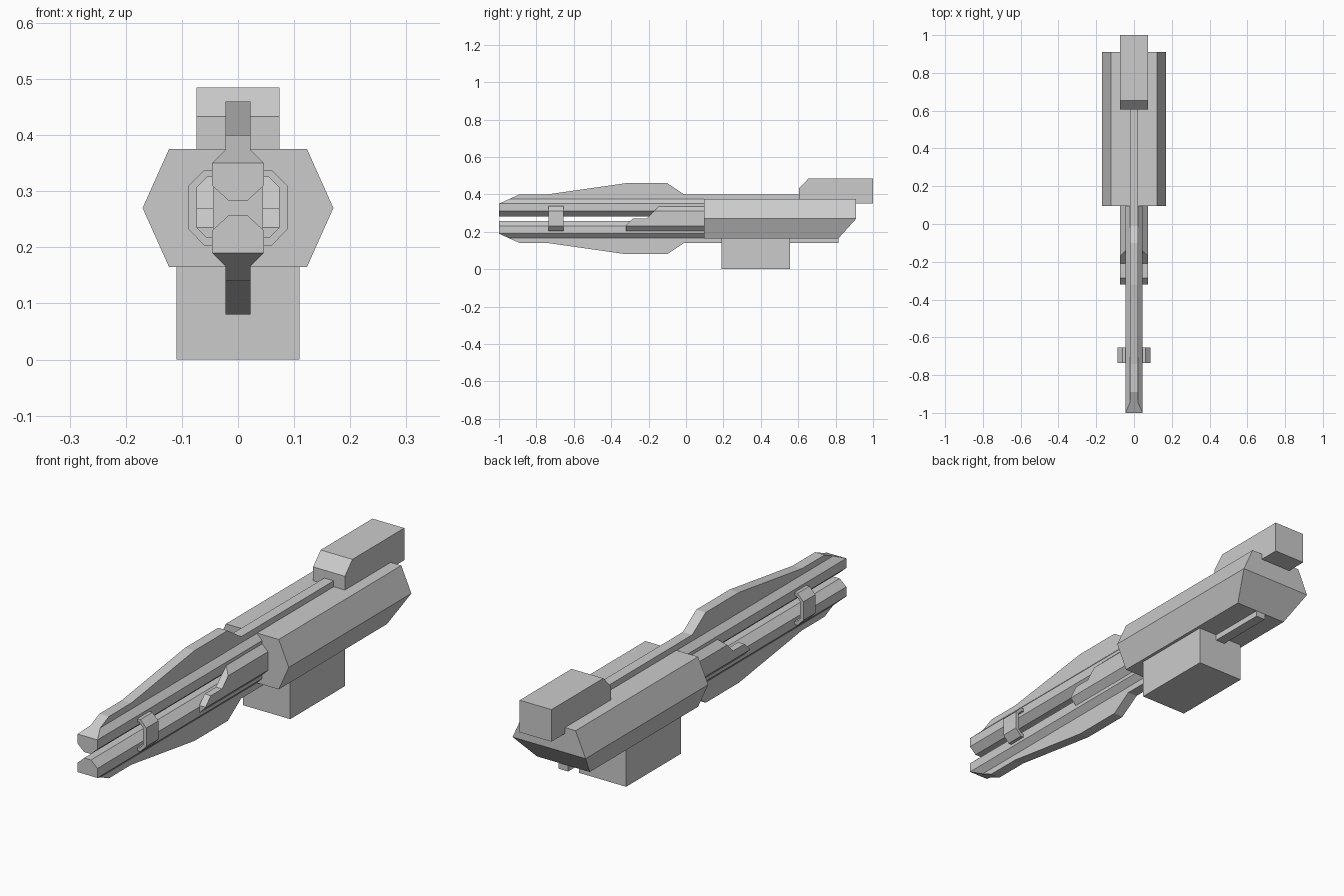
import bpy, bmesh
from mathutils import Vector

cube = bpy.data.objects.get("Cube")
if cube:
    bpy.data.objects.remove(cube, do_unlink=True)

grey = bpy.data.materials.new("light_grey")
grey.use_nodes = True
colour = (0.6, 0.6, 0.6, 1)
grey.diffuse_color = colour
grey.node_tree.nodes["Principled BSDF"].inputs["Base Color"].default_value = colour

MID = 0.27  # height of the barrel axis


def prism(name, outline, axis, start, end, cuts=()):
    """Extrude an outline along x (points are y, z) or y (points are x, z), then trim."""
    bm = bmesh.new()
    if axis == "x":
        verts = [bm.verts.new((start, a, b)) for a, b in outline]
        step = Vector((end - start, 0, 0))
    else:
        verts = [bm.verts.new((a, start, b)) for a, b in outline]
        step = Vector((0, end - start, 0))
    face = bm.faces.new(verts)
    new = bmesh.ops.extrude_face_region(bm, geom=[face])["geom"]
    bmesh.ops.translate(bm, vec=step, verts=[v for v in new if isinstance(v, bmesh.types.BMVert)])
    for point, normal in cuts:
        geom = bm.verts[:] + bm.edges[:] + bm.faces[:]
        bmesh.ops.bisect_plane(bm, geom=geom, dist=1e-5, plane_co=point,
                               plane_no=normal, clear_outer=True)
        bmesh.ops.holes_fill(bm, edges=[e for e in bm.edges if e.is_boundary])
    bmesh.ops.recalc_face_normals(bm, faces=bm.faces[:])
    mesh = bpy.data.meshes.new(name)
    bm.to_mesh(mesh)
    bm.free()
    mesh.materials.append(grey)
    obj = bpy.data.objects.new(name, mesh)
    bpy.context.collection.objects.link(obj)
    return obj


def symmetric(half):
    """Complete a right-hand outline across x = 0."""
    return half + [(-x, z) for x, z in reversed(half)]


# Hexagonal body with an undercut rear
prism("body", symmetric([(0.123, 0.165), (0.17, MID), (0.123, 0.375)]), "y", 0.095, 0.91,
      [((0, 0.91, MID), (0, 0.105, -0.095))])

# Magazine and rear housing
prism("magazine", symmetric([(0.11, 0), (0.11, 0.18)]), "y", 0.19, 0.555)
prism("rear_housing", [(0.605, 0.35), (1, 0.35), (1, 0.485), (0.655, 0.485), (0.605, 0.433)],
      "x", -0.074, 0.074)

# Barrel rails and their fins, offsets measured from the barrel axis
rail = [(0.016, 0.0125), (0.046, 0.04), (0.046, 0.08), (0.022, 0.104)]
fin = [(-1, 0.08), (-0.89, 0.13), (-0.74, 0.13), (-0.32, 0.19), (-0.1, 0.19), (-0.01, 0.13)]
for name, side, tail in (("upper", 1, 0.62), ("lower", -1, 0.815)):
    prism(name + "_rail", symmetric([(x, MID + side * h) for x, h in rail]), "y", -1, 0.12,
          [((0, -1, MID + side * 0.08), (0, -0.05, side * 0.11))])
    outline = fin + [(tail, 0.13), (tail, 0.08)]
    prism(name + "_fin", [(y, MID + side * h) for y, h in outline], "x", -0.022, 0.022)

# Chamfered side shrouds with stepped fronts, and bracket clamps
shroud = [(0.044, 0.203), (0.073, 0.232), (0.073, 0.31), (0.044, 0.338)]
clamp = [(0.044, 0.203), (0.06, 0.203), (0.088, 0.232), (0.088, 0.31), (0.06, 0.338),
         (0.044, 0.338), (0.044, 0.325), (0.055, 0.325), (0.073, 0.307), (0.073, 0.235),
         (0.055, 0.217), (0.044, 0.217)]
for name, side in (("left", 1), ("right", -1)):
    def flip(points):
        return [(side * x, z) for x, z in points]
    lower = [(0.044, MID), (0.044, 0.203), (0.073, 0.232), (0.073, MID)]
    upper = [(0.044, MID), (0.073, MID), (0.073, 0.31), (0.044, 0.338)]
    prism(name + "_shroud_lower", flip(lower), "y", -0.32, 0.11,
          [((0, -0.32, 0.235), (0, -1, 1))])
    prism(name + "_shroud_upper", flip(upper), "y", -0.32, 0.11,
          [((0, -0.21, MID), (0, -1, 1))])
    prism(name + "_clamp", flip(clamp), "y", -0.735, -0.655)
